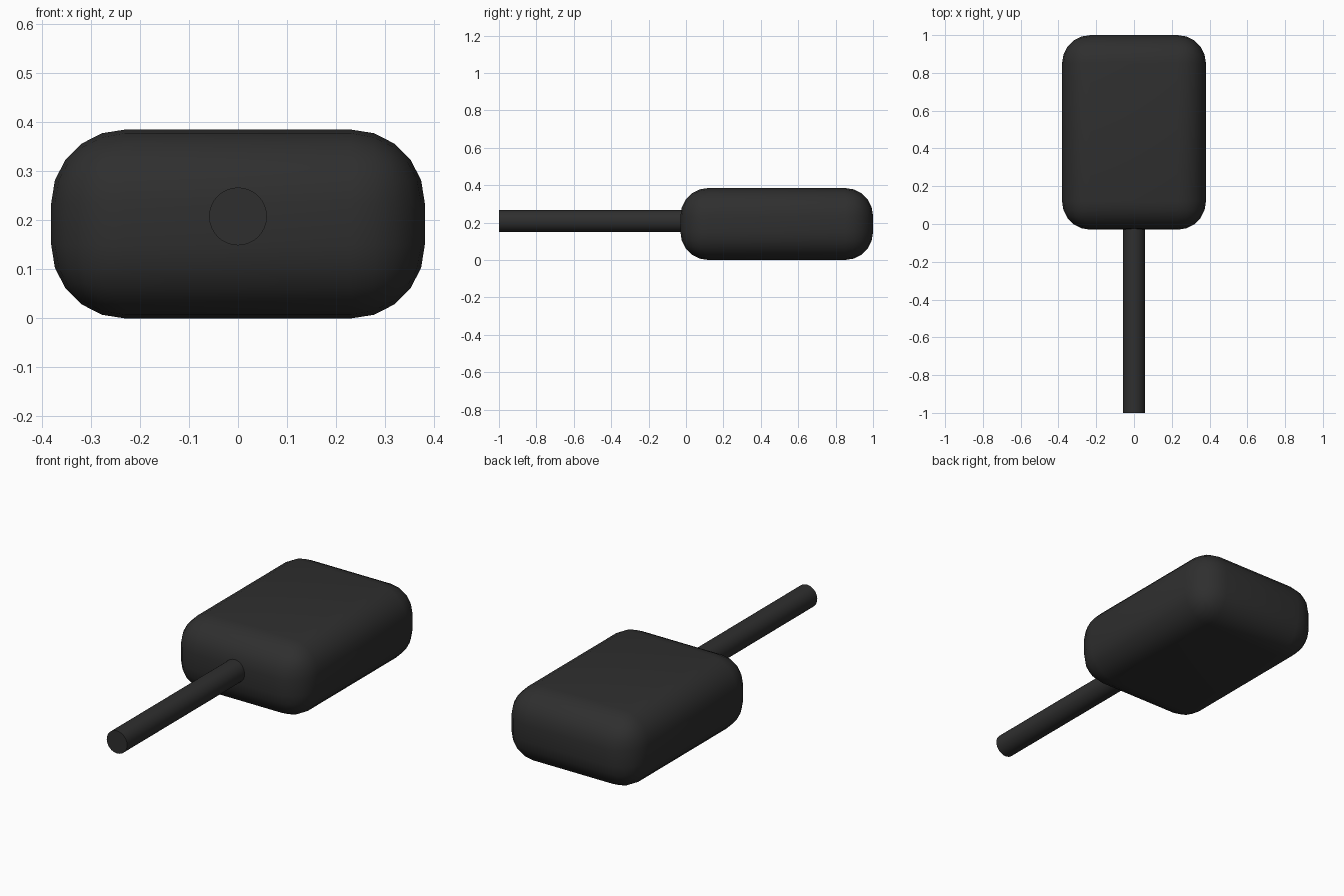
import bpy, math

if "Cube" in bpy.data.objects:
    bpy.data.objects.remove(bpy.data.objects["Cube"])

dark = bpy.data.materials.new("charcoal")
dark.diffuse_color = (0.028, 0.028, 0.028, 1)
dark.use_nodes = True
dark.node_tree.nodes["Principled BSDF"].inputs["Base Color"].default_value = dark.diffuse_color


def finish(obj, name):
    obj.name = name
    obj.data.materials.append(dark)
    bpy.ops.object.shade_smooth_by_angle(angle=math.radians(40))


# Rounded block
bpy.ops.mesh.primitive_cube_add(size=1, location=(0, 0.485, 0.1925))
block = bpy.context.object
block.scale = (0.762, 1.03, 0.385)
bpy.ops.object.transform_apply(location=False, rotation=False, scale=True)
bevel = block.modifiers.new("round_edges", 'BEVEL')
bevel.width = 0.15
bevel.segments = 5
bevel.limit_method = 'NONE'
bpy.ops.object.modifier_apply(modifier=bevel.name)
finish(block, "rounded_block")

# Straight rod entering the front of the block
bpy.ops.mesh.primitive_cylinder_add(vertices=32, radius=0.059, depth=1.0,
                                    location=(0, -0.5, 0.208),
                                    rotation=(math.pi / 2, 0, 0))
finish(bpy.context.object, "rod")
